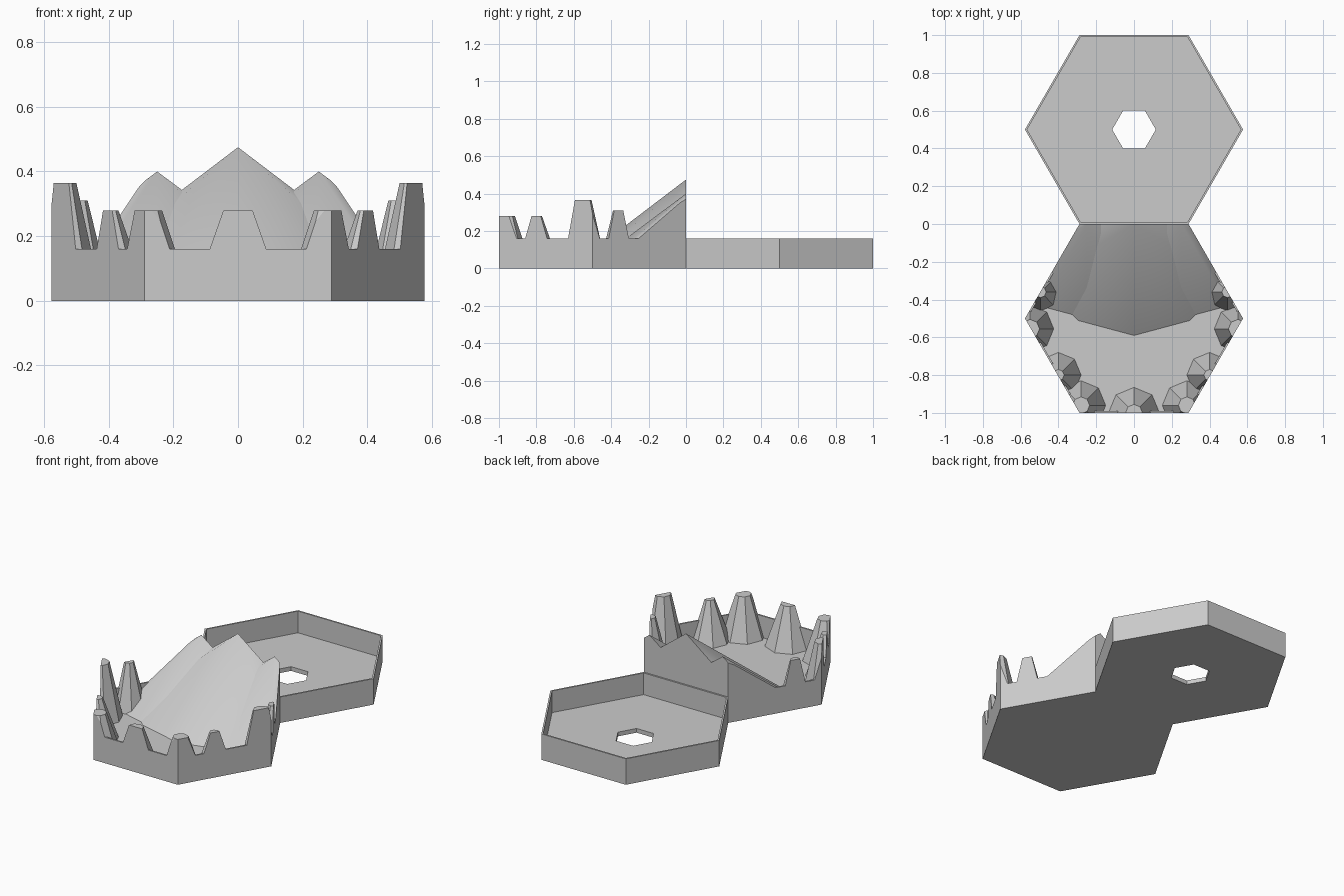
import bpy
import bmesh
from math import cos, sin, pi, radians, sqrt
from mathutils import Vector, Matrix

if "Cube" in bpy.data.objects:
    bpy.data.objects.remove(bpy.data.objects["Cube"])

APOTHEM = 0.5
WALL = 0.01
RIM = 0.16
FLOOR = 0.026
FRONT = Vector((0, -APOTHEM, 0))
BACK = Vector((0, APOTHEM, 0))

stone = bpy.data.materials.new("stone grey")
stone.use_nodes = True
grey = (0.6, 0.6, 0.6, 1)
stone.diffuse_color = grey
stone.node_tree.nodes["Principled BSDF"].inputs["Base Color"].default_value = grey


def finish(bm, name, smooth=False):
    bmesh.ops.recalc_face_normals(bm, faces=bm.faces)
    mesh = bpy.data.meshes.new(name)
    bm.to_mesh(mesh)
    bm.free()
    mesh.materials.append(stone)
    obj = bpy.data.objects.new(name, mesh)
    bpy.context.collection.objects.link(obj)
    if smooth:
        bpy.ops.object.select_all(action='DESELECT')
        obj.select_set(True)
        bpy.context.view_layer.objects.active = obj
        bpy.ops.object.shade_smooth_by_angle(angle=radians(35))
    return obj


def tray(name, centre, hole=None):
    """Open hexagonal tray, with an optional hexagonal hole in its floor."""
    bm = bmesh.new()

    def ring(apothem, z):
        r = apothem * 2 / sqrt(3)
        return [bm.verts.new(centre + Vector((r * cos(i * pi / 3), r * sin(i * pi / 3), z)))
                for i in range(6)]

    inner = APOTHEM - WALL
    rings = [ring(APOTHEM, 0), ring(APOTHEM, RIM), ring(inner, RIM), ring(inner, FLOOR)]
    if hole:
        rings += [ring(hole, FLOOR), ring(hole, 0), rings[0]]
    else:
        bm.faces.new(rings[0])
        bm.faces.new(rings[-1])
    for a, b in zip(rings, rings[1:]):
        for i in range(6):
            j = (i + 1) % 6
            bm.faces.new((a[i], a[j], b[j], b[i]))
    return finish(bm, name)


def rock(name, x, y, top, base_r, top_r, sides, smooth=False):
    """Cone standing on the front tray's floor, trimmed to the tile's outline."""
    bm = bmesh.new()
    place = Matrix.Translation((x, y, (FLOOR + top) / 2)) @ Matrix.Rotation(pi / 2, 4, 'Z')
    bmesh.ops.create_cone(bm, cap_ends=True, segments=sides, radius1=base_r,
                          radius2=top_r, depth=top - FLOOR, matrix=place)
    bmesh.ops.remove_doubles(bm, verts=bm.verts, dist=0.0001)
    for i in range(6):
        a = pi / 6 + i * pi / 3
        n = Vector((cos(a), sin(a), 0))
        bmesh.ops.bisect_plane(bm, geom=bm.verts[:] + bm.edges[:] + bm.faces[:],
                               dist=0.00001, plane_co=FRONT + n * APOTHEM,
                               plane_no=n, clear_outer=True)
        rim = [e for e in bm.edges if e.is_boundary]
        if rim:
            bmesh.ops.holes_fill(bm, edges=rim, sides=0)
    return finish(bm, name, smooth)


# Two linked hexagonal trays
tray("front_tray", FRONT)
tray("back_tray", BACK, hole=0.1)

# Mountain with a main peak and two shoulders
rock("main_peak", 0, 0, 0.475, 0.59, 0, 12, True)
for side, s in (("left", 1), ("right", -1)):
    rock(side + "_peak", 0.25 * s, 0, 0.40, 0.50, 0, 12, True)

# Ring of blunt rock spikes along the front tray's wall
rock("front_spike", 0, -1.0, 0.28, 0.135, 0.045, 8)
spikes = [
    ("front_corner_spike", 0.28, -0.96, 0.28, 0.13, 0.045),
    ("front_side_spike", 0.40, -0.80, 0.28, 0.12, 0.03),
    ("side_corner_spike", 0.55, -0.555, 0.365, 0.125, 0.05),
    ("back_side_spike", 0.495, -0.36, 0.31, 0.10, 0.03),
]
for side, s in (("left", 1), ("right", -1)):
    for name, x, y, top, base_r, top_r in spikes:
        rock(side + "_" + name, x * s, y, top, base_r, top_r, 8)
